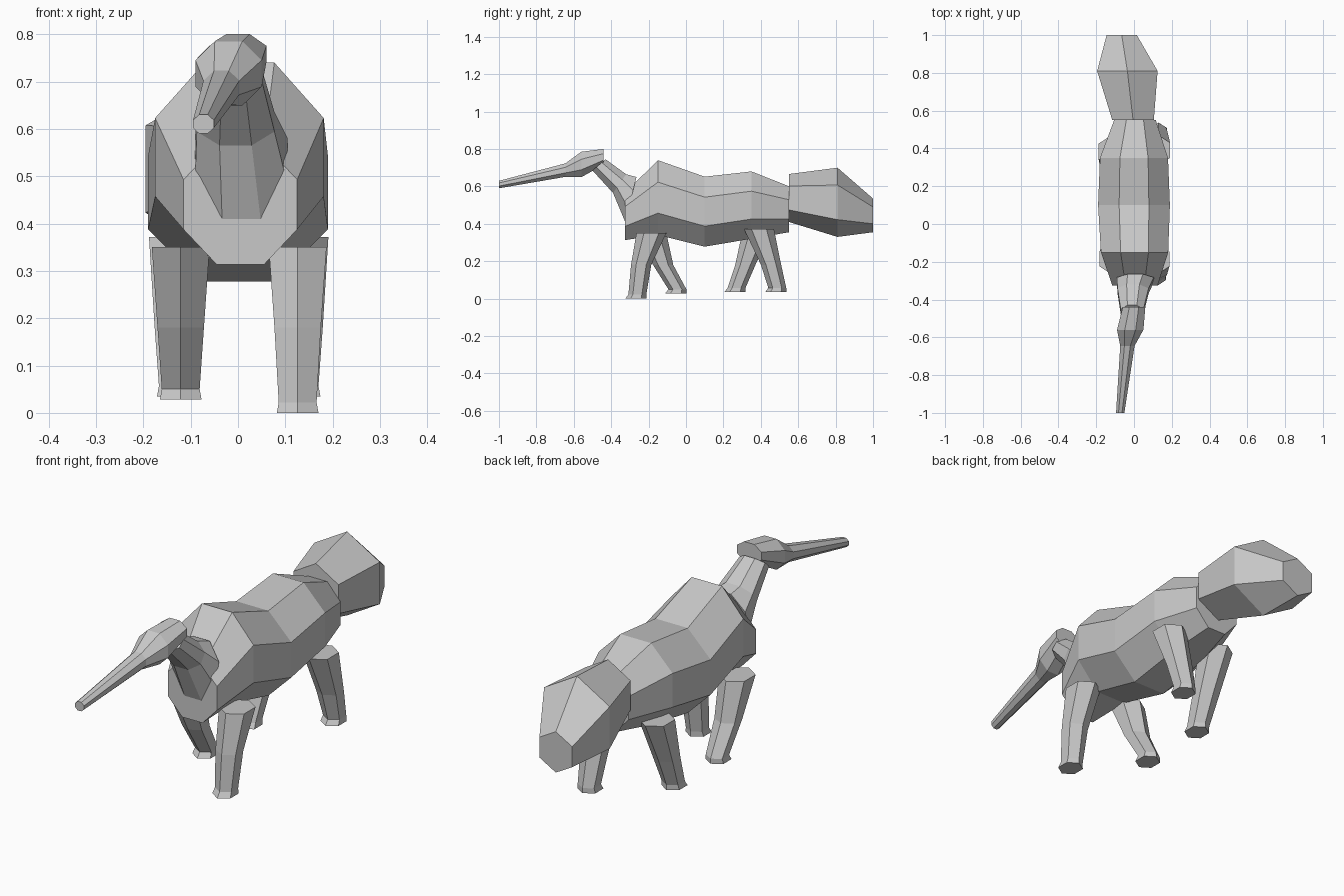
import bpy, bmesh
from math import pi, cos, sin
from mathutils import Vector

cube = bpy.data.objects.get("Cube")
if cube:
    bpy.data.objects.remove(cube, do_unlink=True)

grey = bpy.data.materials.new("plain grey")
grey.use_nodes = True
colour = (0.58, 0.58, 0.58, 1)
grey.diffuse_color = colour
grey.node_tree.nodes["Principled BSDF"].inputs["Base Color"].default_value = colour


def loft(name, sides, rings):
    """Skin a closed tube; each ring is (centre, half width in x, half height vector)."""
    angles = [pi / sides + 2 * pi * i / sides for i in range(sides)]
    across = max(cos(a) for a in angles)
    along = max(sin(a) for a in angles)
    bm = bmesh.new()
    loops = []
    for centre, width, height in rings:
        c, u, v = Vector(centre), Vector((width / across, 0, 0)), Vector(height) / along
        loops.append([bm.verts.new(c + u * cos(a) + v * sin(a)) for a in angles])
    for a, b in zip(loops, loops[1:]):
        for i in range(sides):
            j = (i + 1) % sides
            bm.faces.new((a[i], a[j], b[j], b[i]))
    bm.faces.new(loops[0])
    bm.faces.new(loops[-1])
    bmesh.ops.recalc_face_normals(bm, faces=bm.faces)
    mesh = bpy.data.meshes.new(name)
    bm.to_mesh(mesh)
    bm.free()
    mesh.materials.append(grey)
    obj = bpy.data.objects.new(name, mesh)
    bpy.context.collection.objects.link(obj)
    return obj


def upright(name, sides, sections):
    """Loft along y from (x, y, z, half width, half height) sections."""
    loft(name, sides, [((x, y, z), w, (0, 0, h)) for x, y, z, w, h in sections])


# Barrel-shaped body with a shoulder hump and a hip hump
upright("body", 8, [
    (0.005, -0.325, 0.44, 0.12, 0.127),
    (0.003, -0.15, 0.54, 0.178, 0.20),
    (0, 0.10, 0.465, 0.19, 0.187),
    (0, 0.35, 0.50, 0.18, 0.18),
    (0.005, 0.55, 0.478, 0.11, 0.123),
])

# Bushy tail, swung slightly to one side
upright("tail", 6, [
    (-0.005, 0.55, 0.538, 0.11, 0.128),
    (-0.035, 0.81, 0.515, 0.16, 0.185),
    (-0.065, 1.0, 0.445, 0.08, 0.09),
])

# Neck rising from the chest
loft("neck", 8, [
    ((0.007, -0.295, 0.53), 0.098, (0, 0.03, 0.12)),
    ((-0.005, -0.355, 0.615), 0.082, (0, 0.035, 0.05)),
    ((-0.01, -0.465, 0.715), 0.06, (0, 0.035, 0.03)),
])

# Head tapering into a long thin snout
upright("head_and_snout", 8, [
    (0, -0.44, 0.758, 0.06, 0.042),
    (-0.02, -0.56, 0.717, 0.07, 0.068),
    (-0.035, -0.645, 0.687, 0.038, 0.036),
    (-0.073, -1.0, 0.61, 0.022, 0.02),
])


# Legs: foot, ankle, knee and top positions along y, mid-stride
def leg(name, x, sole, top, foot_y, knee_y, top_y):
    rings = [
        (foot_y - 0.008, sole, 0.044, 0.057),
        (foot_y, sole + 0.022, 0.040, 0.048),
        (knee_y, 0.18, 0.049, 0.054),
        (top_y, top, 0.061, 0.08),
    ]
    loft(name, 6, [((x, y, z), w, (0, d, 0)) for y, z, w, d in rings])


leg("front_leg_left", 0.126, 0.0, 0.35, -0.26, -0.24, -0.185)
leg("front_leg_right", -0.121, 0.028, 0.35, -0.046, -0.122, -0.185)
leg("back_leg_left", 0.13, 0.035, 0.372, 0.488, 0.455, 0.39)
leg("back_leg_right", -0.127, 0.035, 0.372, 0.27, 0.317, 0.385)
